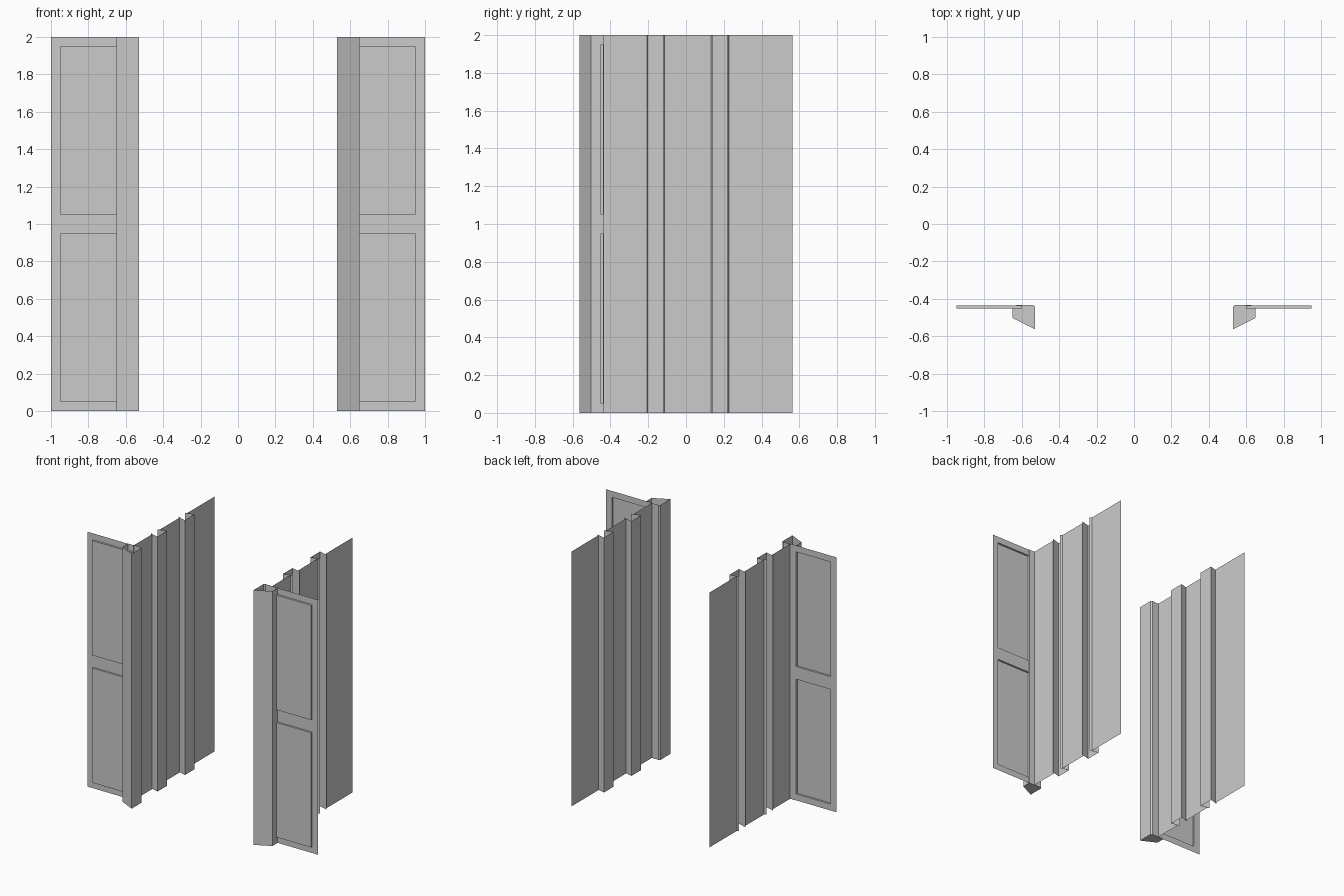
import bpy, bmesh

if "Cube" in bpy.data.objects:
    bpy.data.objects.remove(bpy.data.objects["Cube"], do_unlink=True)

HEIGHT = 2.0
SHEET_X = 0.60
SHEET_BACK = 0.563
FRAME_Y, PANEL_Y = -0.437, -0.452

grey = bpy.data.materials.new("plain_grey")
grey.use_nodes = True
grey.diffuse_color = (0.6, 0.6, 0.6, 1)
grey.node_tree.nodes["Principled BSDF"].inputs["Base Color"].default_value = (0.6, 0.6, 0.6, 1)


def finish(name, bm):
    """Turn a bmesh into an object mirrored to both sides."""
    bmesh.ops.remove_doubles(bm, verts=bm.verts, dist=0.0005)
    bmesh.ops.recalc_face_normals(bm, faces=bm.faces)
    mesh = bpy.data.meshes.new(name)
    bm.to_mesh(mesh)
    bm.free()
    mesh.materials.append(grey)
    obj = bpy.data.objects.new(name, mesh)
    bpy.context.collection.objects.link(obj)
    obj.modifiers.new("both_sides", 'MIRROR').use_axis[0] = True
    return obj


def upright_sheet(name, profile, closed=False, bottom=False):
    """Raise a plan profile to full height, as a thin sheet."""
    bm = bmesh.new()
    low = [bm.verts.new((x, y, 0)) for x, y in profile]
    high = [bm.verts.new((x, y, HEIGHT)) for x, y in profile]
    count = len(profile)
    for i in range(count if closed else count - 1):
        j = (i + 1) % count
        bm.faces.new((low[i], low[j], high[j], high[i]))
    if bottom:
        bm.faces.new(low)
    return finish(name, bm)


# Side wall with two inward channels, each with small outward lips
wall = [(SHEET_X, FRAME_Y)]
for centre in (-0.16, 0.18):
    half = [(0, 0.047), (0.016, 0.040), (-0.055, 0.060)]
    wall += [(SHEET_X + dx, centre - dy) for dx, dy in half]
    wall += [(SHEET_X + dx, centre + dy) for dx, dy in reversed(half)]
wall.append((SHEET_X, SHEET_BACK))
upright_sheet("side_wall", wall)

# Hollow corner post with a slanted front and a closed foot
post = [(0.65, -0.503), (0.53, -0.563), (0.53, -0.442), (0.54, -0.432), (0.65, -0.435)]
upright_sheet("corner_post", post, closed=True, bottom=True)

# Front sheet: flat frame with two pressed, raised panels
bm = bmesh.new()


def quad(*points):
    bm.faces.new([bm.verts.new(p) for p in points])


xs = (SHEET_X, 0.95, 1.0)
zs = (0, 0.05, 0.95, 1.05, 1.95, HEIGHT)
for i, (x0, x1) in enumerate(zip(xs, xs[1:])):
    for k, (z0, z1) in enumerate(zip(zs, zs[1:])):
        raised = i == 0 and k % 2 == 1
        y = PANEL_Y if raised else FRAME_Y
        corners = [(x0, z0), (x1, z0), (x1, z1), (x0, z1)]
        quad(*[(x, y, z) for x, z in corners])
        if raised:
            for (xa, za), (xb, zb) in zip(corners, corners[1:] + corners[:1]):
                quad((xa, FRAME_Y, za), (xb, FRAME_Y, zb), (xb, y, zb), (xa, y, za))
finish("front_panel", bm)
